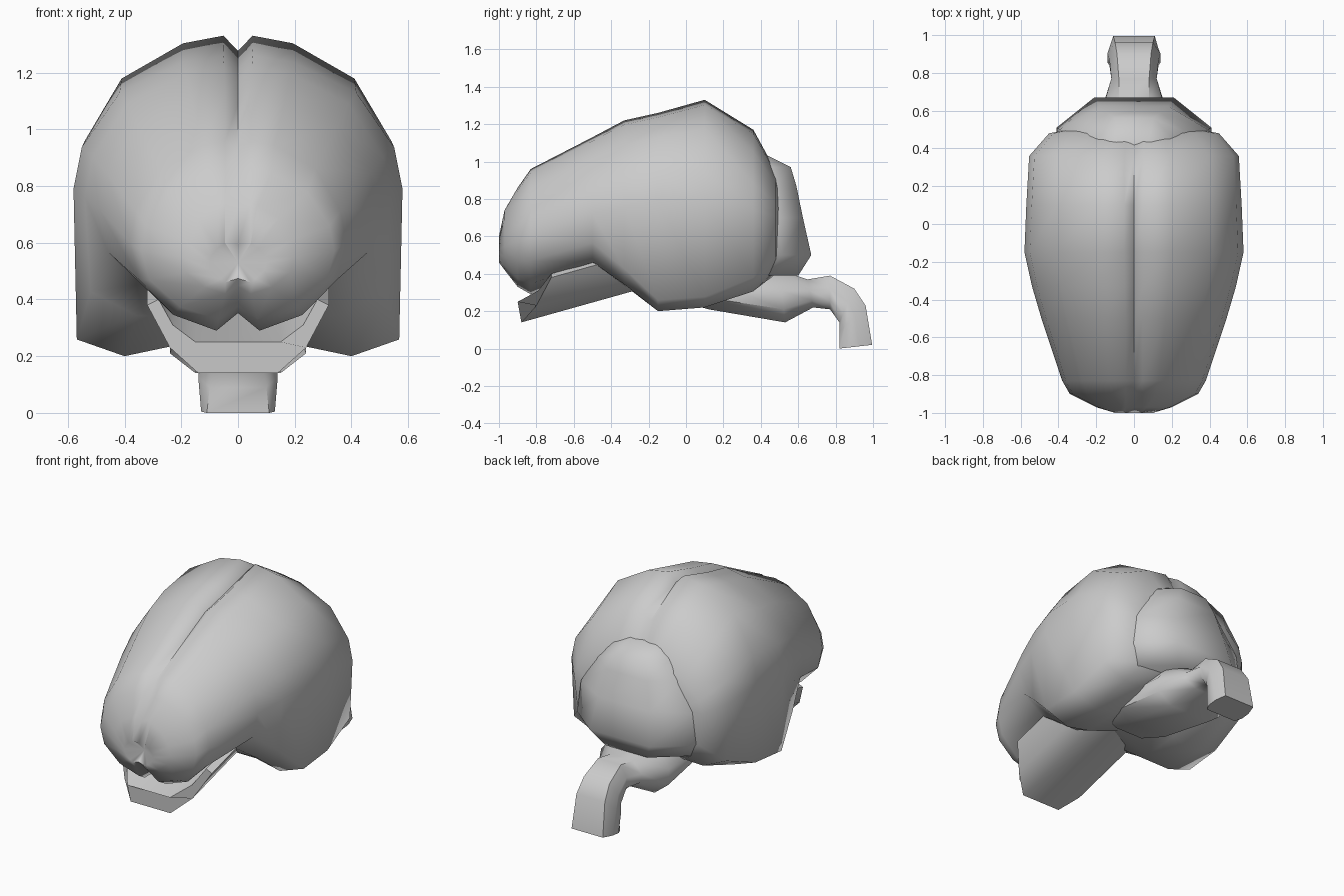
import bpy
import math

default_cube = bpy.data.objects.get("Cube")
if default_cube:
    bpy.data.objects.remove(default_cube, do_unlink=True)

grey = bpy.data.materials.new("plain grey")
grey.use_nodes = True
grey.diffuse_color = (0.6, 0.6, 0.6, 1)
grey.node_tree.nodes["Principled BSDF"].inputs["Base Color"].default_value = grey.diffuse_color


def mirrored_ring(half):
    """Close a half outline, whose ends may lie on the middle plane, into a symmetric loop."""
    other_side = [(-x, y, z) for x, y, z in reversed(half) if x > 0]
    return list(half) + other_side


def loft(name, rings, start_pole=None, end_pole=None, sharp_angle=50):
    """Skin a stack of equal rings, capping each end with a fan or a flat face."""
    count = len(rings[0])
    points = [point for ring in rings for point in ring]
    faces = []
    for row in range(len(rings) - 1):
        for i in range(count):
            j = (i + 1) % count
            low, high = row * count, (row + 1) * count
            faces.append((low + i, low + j, high + j, high + i))
    for base, pole in ((0, start_pole), ((len(rings) - 1) * count, end_pole)):
        loop = [base + i for i in range(count)]
        if pole:
            points.append(pole)
            faces += [(loop[i], loop[i - 1], len(points) - 1) for i in range(count)]
        else:
            faces.append(loop)
    mesh = bpy.data.meshes.new(name)
    mesh.from_pydata(points, [], faces)
    mesh.materials.append(grey)
    part = bpy.data.objects.new(name, mesh)
    bpy.context.collection.objects.link(part)
    # Consistent outward normals, then smooth shading
    bpy.ops.object.select_all(action='DESELECT')
    part.select_set(True)
    bpy.context.view_layer.objects.active = part
    bpy.ops.object.mode_set(mode='EDIT')
    bpy.ops.mesh.select_all(action='SELECT')
    bpy.ops.mesh.normals_make_consistent(inside=False)
    bpy.ops.object.mode_set(mode='OBJECT')
    bpy.ops.object.shade_smooth_by_angle(angle=math.radians(sharp_angle))
    return part


# Cerebrum: unit half outlines, blended from a round underside to a boxy one
upper = [(0, .9), (.09, 1), (.34, .95), (.72, .72), (.95, .31), (1, 0)]
lower_round = [(.92, -.42), (.6, -.82), (.2, -1), (0, -.8)]
lower_boxy = [(.98, -.9), (.69, -1), (.4, -.94), (0, -.8)]


def cerebrum_section(y, width, top, middle, bottom, boxy):
    lower = [(a + (c - a) * boxy, b + (d - b) * boxy)
             for (a, b), (c, d) in zip(lower_round, lower_boxy)]
    half = []
    for u, v in upper + lower:
        x = max(u * width, .045) if u else 0
        reach = top - middle if v > 0 else middle - bottom
        half.append((x, y, middle + v * reach))
    return mirrored_ring(half)


# Columns: y, half width, top, widest height, bottom, boxiness
cerebrum_sections = [
    (-1, .1, .6, .53, .46, 0),
    (-.97, .2, .74, .55, .42, 0),
    (-.9, .34, .86, .57, .33, 0),
    (-.83, .38, .96, .6, .29, 0),
    (-.5, .49, 1.13, .72, .42, .2),
    (-.33, .54, 1.22, .76, .32, .7),
    (-.15, .58, 1.26, .79, .2, 1),
    (.1, .57, 1.33, .79, .22, 1),
    (.36, .555, 1.17, .75, .29, .8),
    (.48, .45, .95, .7, .39, .5),
    (.51, .3, .85, .65, .45, .3),
]
loft("cerebrum", [cerebrum_section(*s) for s in cerebrum_sections],
     start_pole=(0, -.94, .53), end_pole=(0, .5, .65), sharp_angle=70)

# Cerebellum: z, back half width, back y, shoulder half width, shoulder y
cerebellum_levels = [
    (.39, .15, .6, .34, .44),
    (.5, .21, .67, .41, .51),
    (.7, .18, .625, .39, .5),
    (.87, .14, .59, .29, .48),
    (.97, .1, .56, .2, .46),
    (1.03, .08, .44, .14, .4),
]
loft("cerebellum", [
    mirrored_ring([(shoulder, .3, z), (shoulder, side_y, z), (back, back_y, z)])
    for z, back, back_y, shoulder, side_y in cerebellum_levels], sharp_angle=70)

# Brainstem: top y and z, bottom y and z, middle half width, edge half width
stem_sections = [
    (-.05, .42, -.05, .26, .18, .1),
    (.2, .44, .12, .21, .22, .14),
    (.5, .42, .53, .14, .24, .15),
    (.65, .37, .68, .22, .15, .08),
    (.77, .39, .77, .21, .12, .08),
    (.9, .32, .82, .14, .13, .09),
    (.96, .23, .82, .09, .14, .1),
    (.995, .02, .82, 0, .13, .11),
]


def stem_ring(top_y, top_z, low_y, low_z, width, edge):
    def between(t):
        return (top_y + (low_y - top_y) * t, top_z + (low_z - top_z) * t)
    return mirrored_ring([(edge, *between(0)), (width, *between(.4)),
                          (width, *between(.75)), (edge, *between(1))])


loft("brainstem", [stem_ring(*s) for s in stem_sections])

# Frontal tract: a gutter under the front lobes, rising towards the back
gutter = [(0, -.9, .25), (.15, -.9, .25), (.23, -.79, .31), (.28, -.72, .4),
          (.32, -.72, .38), (.24, -.8, .23), (.14, -.88, .14), (0, -.88, .14)]
rear_y, slope = -.1, .28
rear = [(x, rear_y, z + (rear_y - y) * slope) for x, y, z in gutter]
loft("frontal_tract", [mirrored_ring(gutter), mirrored_ring(rear)], sharp_angle=40)
